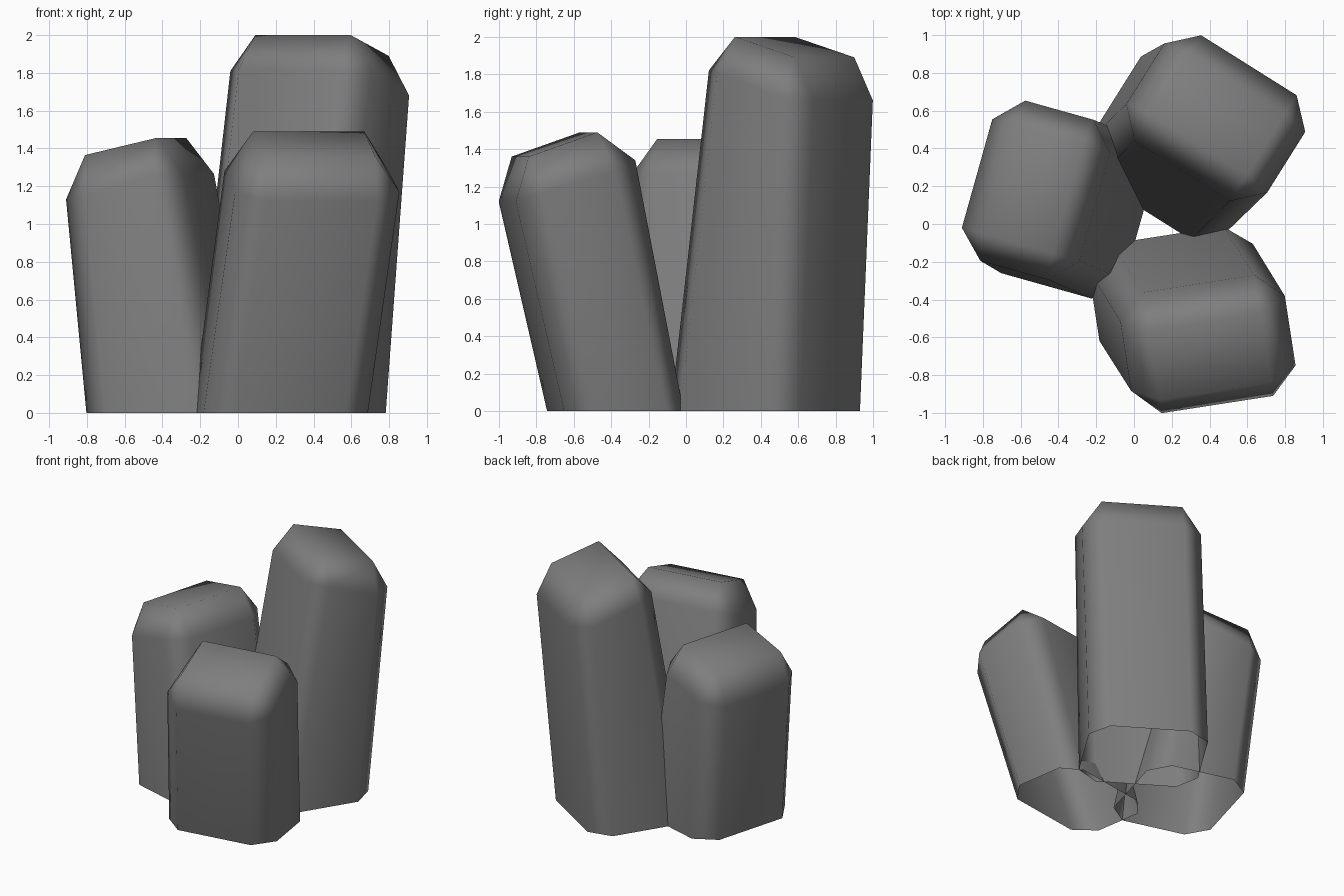
import bpy, bmesh
from mathutils import Vector

cube = bpy.data.objects.get("Cube")
if cube:
    bpy.data.objects.remove(cube, do_unlink=True)

# Single stone colour
stone = bpy.data.materials.new("grey_stone")
stone.use_nodes = True
GREY = (0.21, 0.21, 0.21, 1)
stone.diffuse_color = GREY
stone.node_tree.nodes["Principled BSDF"].inputs["Base Color"].default_value = GREY
stone.node_tree.nodes["Principled BSDF"].inputs["Roughness"].default_value = 0.8

NARROW, WIDE = 0.298, 0.44    # half widths across the chamfers and the sides


def octagon(reach, heights, shift):
    """Chamfered ring; reach and heights run inner, inner side, outer side, outer."""
    half = [(r, h, w) for r, h, w in zip(reach, heights, (NARROW, WIDE, WIDE, NARROW))]
    right = [(r, shift + w, h) for r, h, w in half]
    left = [(r, shift - w, h) for r, h, w in reversed(half)]
    return right + left


def crystal(name, outward, base, base_shift, shoulder, drops, top_shift, crest, peak):
    """Leaning, open-bottomed block with chamfered shoulders and a sloped top."""
    out = Vector((*outward, 0)).normalized()
    side = Vector((out.y, -out.x, 0))
    bm = bmesh.new()

    def ring(points):
        return [bm.verts.new(out * o + side * t + Vector((0, 0, z))) for o, t, z in points]

    low = ring(octagon(base, (0, 0, 0, 0), base_shift))
    high = ring(octagon(shoulder, [peak - d for d in drops], top_shift))
    (ridge, lip), lip_drop = crest, drops[4]
    cap = ring([(ridge, top_shift + NARROW, peak), (lip, top_shift + NARROW, peak - lip_drop),
                (lip, top_shift - NARROW, peak - lip_drop), (ridge, top_shift - NARROW, peak)])
    # Body walls
    for i in range(8):
        j = (i + 1) % 8
        bm.faces.new((low[i], low[j], high[j], high[i]))
    # Shoulder chamfers: corner triangles and edge strips
    for i in range(4):
        a, b, c = high[2 * i], high[2 * i + 1], high[(2 * i + 2) % 8]
        bm.faces.new((a, b, cap[i]))
        bm.faces.new((b, c, cap[(i + 1) % 4], cap[i]))
    bm.faces.new(cap)
    bmesh.ops.recalc_face_normals(bm, faces=bm.faces)
    # Keep the open shell facing outward
    bm.normal_update()
    if max(bm.faces, key=lambda f: f.calc_center_median().z).normal.z < 0:
        bmesh.ops.reverse_faces(bm, faces=bm.faces)
    mesh = bpy.data.meshes.new(name)
    bm.to_mesh(mesh)
    bm.free()
    mesh.materials.append(stone)
    mesh.shade_smooth()
    obj = bpy.data.objects.new(name, mesh)
    bpy.context.collection.objects.link(obj)
    soft = obj.modifiers.new("soft_chamfers", 'WEIGHTED_NORMAL')
    soft.weight = 50


crystal("tall_back_crystal", (0.532, 0.847),
        (0.09, 0.24, 0.77, 0.91), 0.0,
        (0.374, 0.516, 0.894, 1.034), (0.18, 0.19, 0.32, 0.34, 0.11), 0.068,
        (0.539, 0.917), 2.0)
crystal("front_crystal", (0.153, -0.988),
        (0.085, 0.2, 0.584, 0.73), -0.165,
        (0.365, 0.498, 0.87, 1.011), (0.15, 0.21, 0.32, 0.37, 0.13), -0.29,
        (0.571, 0.941), 1.49)
crystal("side_crystal", (-0.963, 0.27),
        (-0.03, 0.107, 0.605, 0.75), 0.0,
        (0.225, 0.355, 0.73, 0.871), (0.19, 0.2, 0.305, 0.325, 0.09), 0.033,
        (0.377, 0.767), 1.455)
